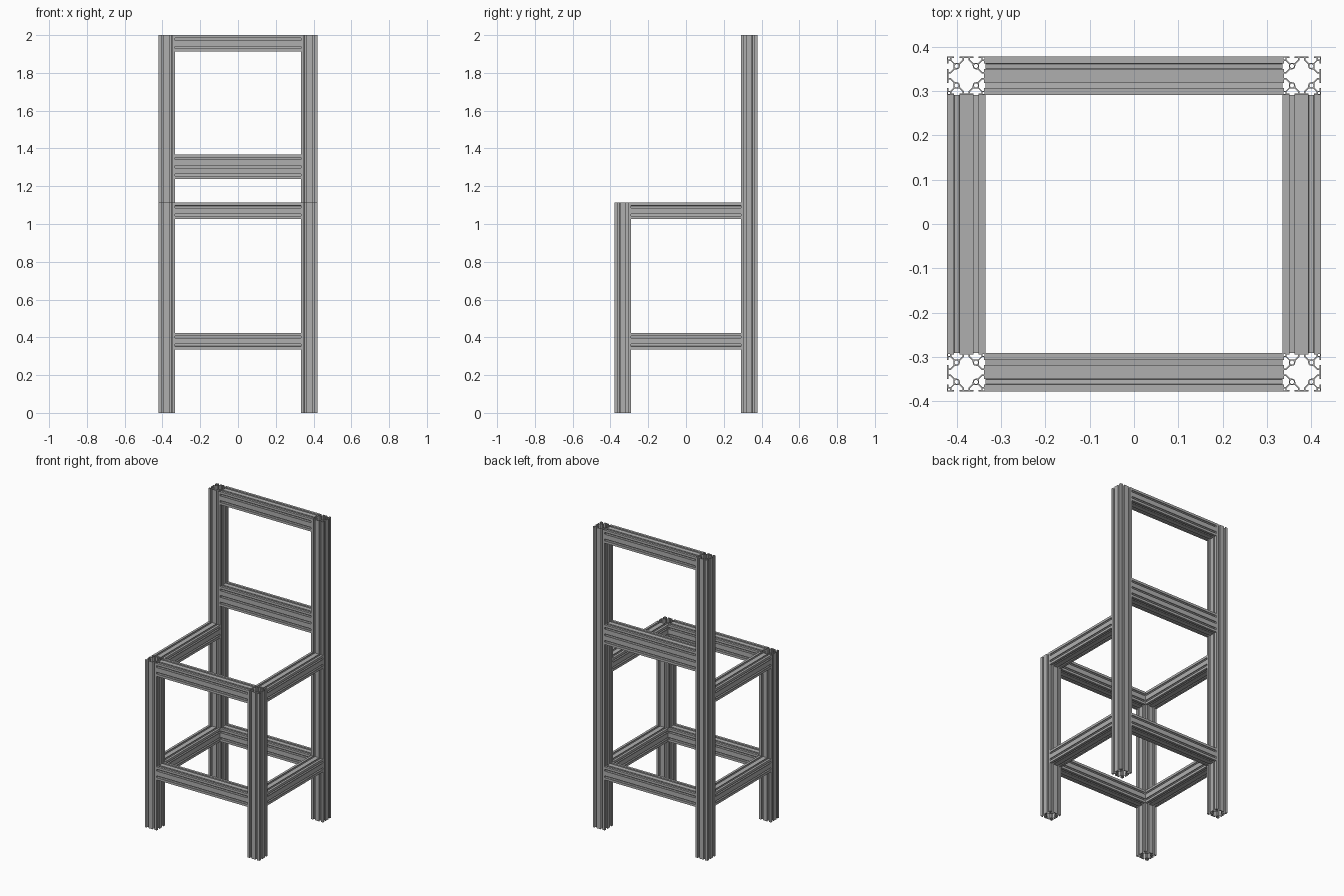
import bpy
from math import pi

cube = bpy.data.objects.get("Cube")
if cube:
    bpy.data.objects.remove(cube, do_unlink=True)

S = 0.00218          # scale of one profile unit; a cell is 20 units wide
CELL = 20

metal = bpy.data.materials.new("aluminium_grey")
metal.use_nodes = True
GREY = (0.43, 0.43, 0.43, 1)
metal.diffuse_color = GREY
metal.node_tree.nodes["Principled BSDF"].inputs["Base Color"].default_value = GREY

# Half of a corner cell, relative to the cell centre, up to the diagonal
OUTER = [(-2.75, 10), (-2.75, 8.4), (-6, 8.4), (-6, 6.5), (-2.5, 3), (2.4, 3.4),
         (5.5, 6.5), (5.5, 8.4), (2.75, 8.4), (2.75, 10)]
INNER = [(-7.5, 8.5), (-7.5, 5.9), (-3.7, 2.2), (-3, -1.8)]
# Half of a slot in the middle of a long side
MID_OUTER = OUTER[:5]
MID_INNER = INNER[:2] + [(-3.7, 1.5)]


def flip_diagonal(points):
    return [(y, x) for x, y in reversed(points)]


def full_loop(corner, mid, nx, ny):
    """Mirror one corner into a closed outline; add middle slots if three cells wide."""
    cx, cy = (nx - 1) * CELL / 2, (ny - 1) * CELL / 2
    quad = [(x + cx, y + cy) for x, y in corner]
    half = []
    if nx == 3:
        left = [(x, y + cy) for x, y in mid]
        half = left + [(-x, y) for x, y in reversed(left)]
    top = [(-x, y) for x, y in reversed(quad)] + half + quad
    return top + [(-x, -y) for x, y in top]


def profile_loops(nx, ny):
    outer = OUTER + [(10, 10)] + flip_diagonal(OUTER)
    loops = [full_loop(outer, MID_OUTER, nx, ny),
             full_loop(INNER + flip_diagonal(INNER), MID_INNER, nx, ny)]
    # Screw holes in the corner cores and small hollows in the outer corners
    cx, cy = (nx - 1) * CELL / 2, (ny - 1) * CELL / 2
    octagon = [(2, .8), (.8, 2), (-.8, 2), (-2, .8), (-2, -.8), (-.8, -2), (.8, -2), (2, -.8)]
    square = [(7, 7), (9, 7), (9, 9), (7, 9)]
    for sx in (-1, 1):
        for sy in (-1, 1):
            for hole in (octagon, square):
                loops.append([(sx * (x + cx), sy * (y + cy)) for x, y in hole])
    return loops


def beam(name, axis, centre, length, nx=2, ny=2):
    """Slotted hollow extrusion along an axis."""
    curve = bpy.data.curves.new(name + "_profile", 'CURVE')
    curve.dimensions = '2D'
    curve.fill_mode = 'BOTH'
    curve.extrude = length / 2
    for loop in profile_loops(nx, ny):
        spline = curve.splines.new('POLY')
        spline.points.add(len(loop) - 1)
        for point, (x, y) in zip(spline.points, loop):
            point.co = (x * S, y * S, 0, 1)
        spline.use_cyclic_u = True
    helper = bpy.data.objects.new(name + "_helper", curve)
    bpy.context.collection.objects.link(helper)
    bpy.context.view_layer.update()
    graph = bpy.context.evaluated_depsgraph_get()
    mesh = bpy.data.meshes.new_from_object(helper.evaluated_get(graph))
    bpy.data.objects.remove(helper, do_unlink=True)
    bpy.data.curves.remove(curve)

    mesh.name = name
    mesh.materials.clear()
    mesh.materials.append(metal)
    for face in mesh.polygons:
        face.use_smooth = False
        face.material_index = 0
    obj = bpy.data.objects.new(name, mesh)
    obj.location = centre
    obj.rotation_euler = {'x': (0, pi / 2, 0), 'y': (pi / 2, 0, 0), 'z': (0, 0, 0)}[axis]
    bpy.context.collection.objects.link(obj)


SIZE = 2 * CELL * S
X, Y = 0.422 - SIZE / 2, 0.378 - SIZE / 2     # post centres
SPAN_X, SPAN_Y = 2 * X - SIZE, 2 * Y - SIZE
TOP, SEAT = 2.0, 1.113
LOW_Z, SEAT_Z = 0.38, SEAT - SIZE / 2

# Posts and side rails
for side, sx in (("left", 1), ("right", -1)):
    beam("back_post_" + side, 'z', (sx * X, Y, TOP / 2), TOP)
    beam("front_post_" + side, 'z', (sx * X, -Y, SEAT / 2), SEAT)
    beam("seat_rail_" + side, 'y', (sx * X, 0, SEAT_Z), SPAN_Y)
    beam("low_rail_" + side, 'y', (sx * X, 0, LOW_Z), SPAN_Y)

# Cross rails
beam("seat_rail_front", 'x', (0, -Y, SEAT_Z), SPAN_X)
beam("low_rail_front", 'x', (0, -Y, LOW_Z), SPAN_X)
beam("low_rail_back", 'x', (0, Y, LOW_Z), SPAN_X)
beam("top_rail", 'x', (0, Y, TOP - SIZE / 2), SPAN_X)

# Taller back slat
beam("back_slat", 'x', (0, Y, 1.303), SPAN_X, nx=3)
